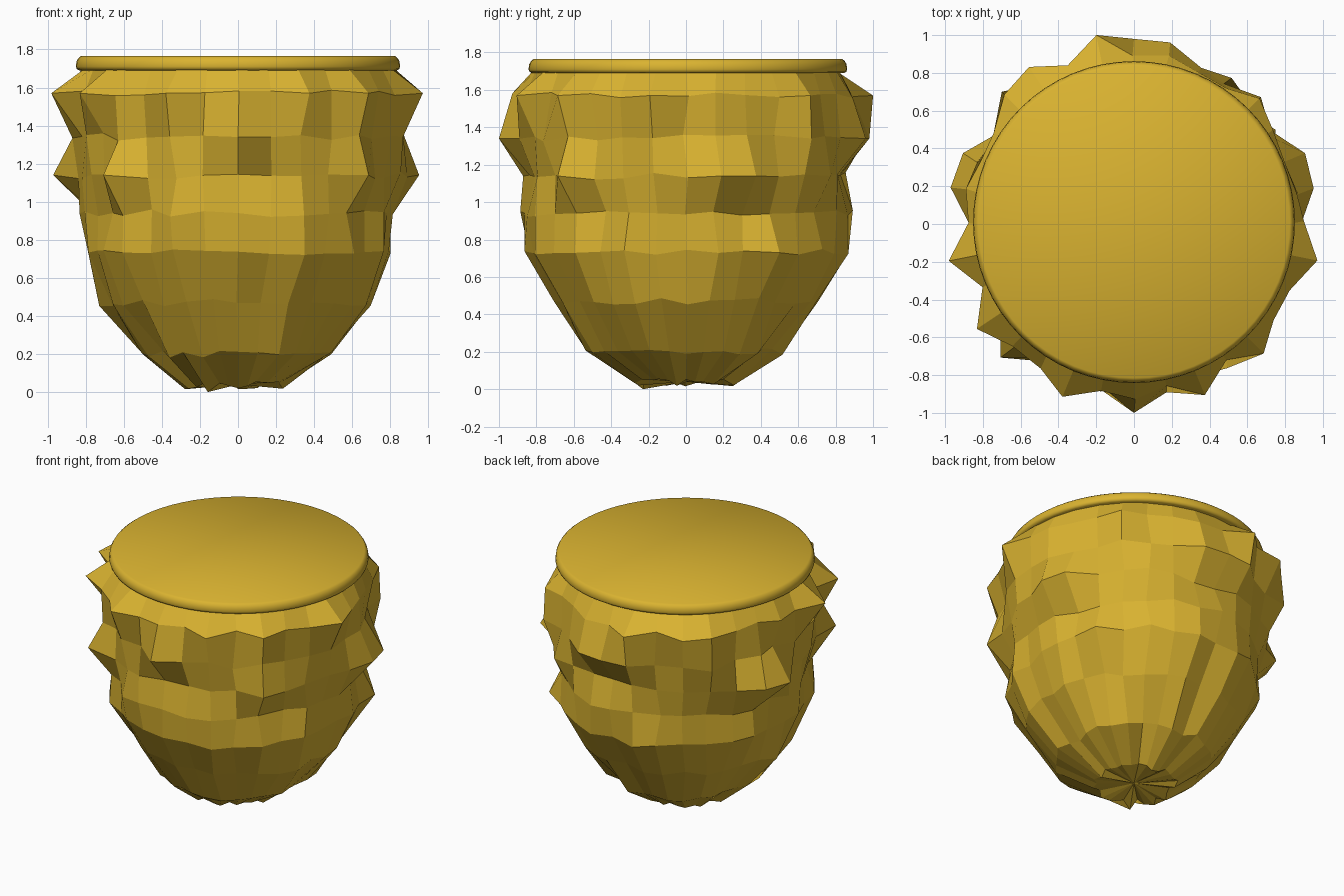
import bpy, bmesh, math, random

if "Cube" in bpy.data.objects:
    bpy.data.objects.remove(bpy.data.objects["Cube"])

random.seed(11)
N = 32

gold = bpy.data.materials.new("gold")
gold.diffuse_color = (0.70, 0.45, 0.03, 1)
gold.use_nodes = True
gold.node_tree.nodes["Principled BSDF"].inputs["Base Color"].default_value = gold.diffuse_color


def finish(bm, name, smooth):
    bmesh.ops.recalc_face_normals(bm, faces=bm.faces)
    me = bpy.data.meshes.new(name)
    bm.to_mesh(me)
    bm.free()
    ob = bpy.data.objects.new(name, me)
    bpy.context.collection.objects.link(ob)
    me.materials.append(gold)
    for p in me.polygons:
        p.use_smooth = smooth
    return ob


def skin(bm, rings):
    """Join a stack of rings with quads."""
    n = len(rings[0])
    for a, b in zip(rings, rings[1:]):
        for i in range(n):
            j = (i + 1) % n
            bm.faces.new((a[i], a[j], b[j], b[i]))


# Rough bowl: mean profile (x radius, y radius, height, roughness)
profile = [(0.25, 0.27, 0.035, 0.03), (0.49, 0.52, 0.20, 0.035),
           (0.70, 0.695, 0.47, 0.03), (0.80, 0.86, 0.73, 0.03),
           (0.80, 0.875, 0.94, 0.035), (0.855, 0.86, 1.14, 0.035),
           (0.85, 0.90, 1.34, 0.035), (0.885, 0.90, 1.57, 0.03),
           (0.82, 0.82, 1.70, 0.0)]
# Prominent knobs: (column, row, radius)
knobs = [(31, 7, .99), (1, 5, .97), (2, 5, .98), (3, 3, .90), (4, 6, .95),
         (4, 7, .94), (5, 5, .93), (7, 6, .98), (8, 6, .98), (9, 6, .98),
         (9, 7, 1.02), (11, 7, 1.0), (12, 6, .99), (12, 7, .97), (14, 5, .98),
         (15, 5, .99), (17, 7, 1.0), (19, 7, 1.0), (20, 5, 1.0), (22, 7, .99),
         (24, 6, 1.0), (26, 7, .98), (28, 5, .97), (28, 7, .97)]
knob = {(c, r): v for c, r, v in knobs}
bm = bmesh.new()
rings = []
for k, (rx, ry, z, rough) in enumerate(profile):
    ring = []
    for i in range(N):
        a = math.tau * i / N
        r = (rx + ry) / 2 + (rx - ry) / 2 * math.cos(2 * a)
        r += random.uniform(-rough, rough)
        zz = z
        if (i, k) in knob:
            r = knob[i, k]
        elif rough:
            a += random.uniform(-0.02, 0.02)
            zz += random.uniform(-0.02, 0.02)
        ring.append(bm.verts.new((r * math.cos(a), r * math.sin(a), max(zz, 0))))
    rings.append(ring)
rings[0][21].co.z = 0
skin(bm, rings)
pole = bm.verts.new((0, 0, 0.04))
for i in range(N):
    bm.faces.new((rings[0][i], rings[0][(i + 1) % N], pole))
bm.faces.new(rings[-1])
finish(bm, "rough_bowl", False)

# Smooth lid with a rounded rim
lid = [(0.835, 1.69), (0.847, 1.697), (0.852, 1.71),
       (0.848, 1.738), (0.838, 1.755), (0.825, 1.765)]
bm = bmesh.new()
rings = [[bm.verts.new((r * math.cos(math.tau * i / 64),
                        r * math.sin(math.tau * i / 64) + 0.01, z))
          for i in range(64)] for r, z in lid]
skin(bm, rings)
bm.faces.new(rings[0])
bm.faces.new(rings[-1])
finish(bm, "smooth_lid", True)
